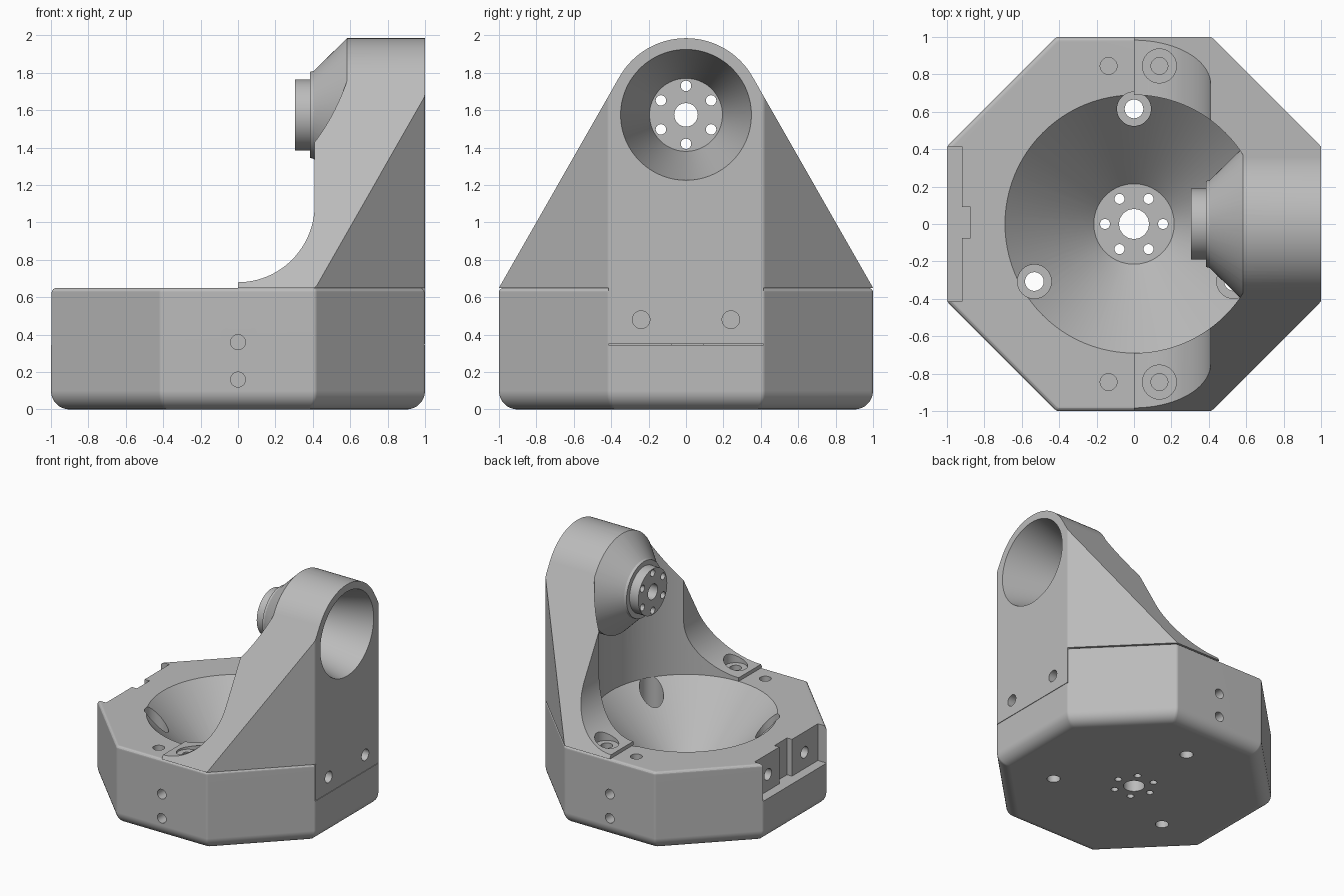
import bpy, bmesh
from math import sin, cos, tan, pi, atan2, acos, hypot, radians
from mathutils import Vector

old = bpy.data.objects.get("Cube")
if old:
    bpy.data.objects.remove(old, do_unlink=True)

grey = bpy.data.materials.new("light grey")
grey.use_nodes = True
COLOR = (0.5, 0.5, 0.5, 1)
grey.diffuse_color = COLOR
grey.node_tree.nodes["Principled BSDF"].inputs["Base Color"].default_value = COLOR


def finish(bm, name):
    bmesh.ops.recalc_face_normals(bm, faces=bm.faces)
    me = bpy.data.meshes.new(name)
    bm.to_mesh(me)
    bm.free()
    ob = bpy.data.objects.new(name, me)
    bpy.context.collection.objects.link(ob)
    return ob


def loft(name, rings):
    """Closed skin through rings of equal point count."""
    bm = bmesh.new()
    loops = [[bm.verts.new(p) for p in ring] for ring in rings]
    for a, b in zip(loops, loops[1:]):
        for i in range(len(a)):
            j = (i + 1) % len(a)
            bm.faces.new((a[i], a[j], b[j], b[i]))
    bm.faces.new(loops[0])
    bm.faces.new(loops[-1])
    return finish(bm, name)


def rod(p0, p1, r0, r1=None, segs=32):
    """Cylinder or cone frustum between two points."""
    p0, p1 = Vector(p0), Vector(p1)
    d = p1 - p0
    bm = bmesh.new()
    bmesh.ops.create_cone(bm, cap_ends=True, segments=segs, radius1=r0,
                          radius2=r0 if r1 is None else r1, depth=d.length)
    bm.transform(d.to_track_quat("Z", "Y").to_matrix().to_4x4())
    bmesh.ops.translate(bm, verts=bm.verts, vec=(p0 + p1) / 2)
    return finish(bm, "cutter")


def box(lo, hi):
    (a, b, c), (d, e, f) = lo, hi
    return loft("cutter", [[(a, b, z), (d, b, z), (d, e, z), (a, e, z)] for z in (c, f)])


def octagon(apothem, z, round_r=0.03):
    """Octagon ring with softly rounded corners."""
    pts = []
    for k in range(8):
        mid = pi / 8 + k * pi / 4
        d = (apothem - round_r) / cos(pi / 8)
        for s in range(5):
            t = mid + (s / 4 - 0.5) * pi / 4
            pts.append((d * cos(mid) + round_r * cos(t), d * sin(mid) + round_r * sin(t), z))
    return pts


def carve(ob, cutters, op="DIFFERENCE"):
    for c in cutters:
        m = ob.modifiers.new("cut", "BOOLEAN")
        m.operation, m.solver, m.object = op, "EXACT", c
        c.hide_render = True
    bpy.context.view_layer.update()
    dg = bpy.context.evaluated_depsgraph_get()
    me = bpy.data.meshes.new_from_object(ob.evaluated_get(dg))
    ob.modifiers.clear()
    ob.data = me
    for c in cutters:
        bpy.data.objects.remove(c, do_unlink=True)
    return ob


def shade(ob):
    ob.data.materials.clear()
    ob.data.materials.append(grey)
    bpy.ops.object.select_all(action="DESELECT")
    ob.select_set(True)
    bpy.context.view_layer.objects.active = ob
    bpy.ops.object.shade_smooth_by_angle(angle=radians(16))
    ob.modifiers.new("normals", "WEIGHTED_NORMAL").keep_sharp = True


TOP, SEAM, WALL = 0.65, 0.345, 0.92   # base top, plate seam, notch wall

# Octagonal base with rounded bottom and top rims
rings = []
for i in range(9):
    t = i / 8 * pi / 2
    rings.append(octagon(0.9 + 0.1 * sin(t), 0.1 - 0.1 * cos(t)))
for i in range(5):
    t = i / 4 * pi / 2
    rings.append(octagon(0.975 + 0.025 * cos(t), TOP - 0.025 + 0.025 * sin(t)))
base = loft("base", rings)

# Conical bowl, bolt circle and mounting holes
cuts = [rod((0, 0, 0.15), (0, 0, 0.66), 0.215, 0.6995, 96),
        rod((0, 0, -0.1), (0, 0, 0.3), 0.08)]
for k in range(6):
    x, y = 0.155 * cos(k * pi / 3), 0.155 * sin(k * pi / 3)
    cuts.append(rod((x, y, -0.1), (x, y, 0.3), 0.027, segs=16))
for k in range(3):
    t = pi / 2 + k * 2 * pi / 3
    x, y = 0.615 * cos(t), 0.615 * sin(t)
    cuts.append(rod((x, y, -0.1), (x, y, 0.8), 0.05))
    cuts.append(rod((x, y, 0.25), (x, y, 0.8), 0.091))
for s in (-1, 1):
    # Front and back pin holes
    for z in (0.16, 0.36):
        cuts.append(rod((0, s * 0.85, z), (0, s * 1.1, z), 0.04))
    for x in (-0.136, 0.136):
        cuts.append(rod((x, s * 0.845, 0.45), (x, s * 0.845, 0.8), 0.045))
    # Side notches with a key slot and screw holes
    x0, x1 = sorted((s * WALL, s * 1.1))
    cuts.append(box((x0, -0.415, SEAM), (x1, 0.415, 0.8)))
    x0, x1 = sorted((s * 0.875, s * 1.05))
    cuts.append(box((x0, -0.075, SEAM), (x1, 0.09, 0.81)))
    for y in (-0.24, 0.24):
        cuts.append(rod((s * 0.8, y, 0.48), (s * 1.1, y, 0.48), 0.047))
carve(base, cuts)

# Upright: tapered profile with a round head, kept inside the octagon
HEAD_Z, HEAD_R = 1.575, 0.41
dz = TOP - HEAD_Z
start = atan2(dz, 1) + acos(HEAD_R / hypot(1, dz))
outline = [(-1, TOP), (1, TOP)]
for i in range(33):
    t = start + (pi - 2 * start) * i / 32
    outline.append((HEAD_R * cos(t), HEAD_Z + HEAD_R * sin(t)))
upright = loft("upright", [[(x, y, z) for y, z in outline] for x in (0, 1.05)])
carve(upright, [loft("cutter", [octagon(1, z) for z in (0.3, 2.2)])], "INTERSECT")


def joint_housing():
    """Turned shape of the joint: neck, collar, cone and barrel."""
    profile = [(0.305, 0.19), (0.385, 0.19), (0.385, 0.23), (0.405, 0.235),
               (0.585, 0.412), (1.2, 0.412)]
    return loft("cutter", [[(x, r * cos(k * pi / 48), HEAD_Z + r * sin(k * pi / 48))
                            for k in range(96)] for x, r in profile])


# Clearance cuts that leave the joint housing standing
sweep = [(-0.1, 2.3), (0.41, 2.3)]
for i in range(25):
    t = -i / 24 * pi / 2
    sweep.append((0.41 * cos(t), 1.095 + 0.415 * sin(t)))
sweep.append((-0.1, 0.68))
hollow = loft("cutter", [[(x, y, z) for x, z in sweep] for y in (-1.2, 1.2)])
round_bay = rod((0, 0, 0.5), (0, 0, 2.4), 0.69, segs=96)
cuts = [carve(c, [joint_housing()]) for c in (hollow, round_bay)]

# Tapered bore, bolt circle and foot screws
cuts.append(rod((0.42, 0, HEAD_Z), (1.02, 0, HEAD_Z), 0.195, 0.355, 96))
cuts.append(rod((0.2, 0, HEAD_Z), (0.6, 0, HEAD_Z), 0.063))
for k in range(6):
    t = pi / 6 + k * pi / 3
    y, z = 0.155 * cos(t), HEAD_Z + 0.155 * sin(t)
    cuts.append(rod((0.2, y, z), (0.6, y, z), 0.028, segs=16))
for s in (-1, 1):
    cuts.append(rod((0.136, s * 0.845, 0.5), (0.136, s * 0.845, 1.0), 0.045))
    cuts.append(rod((0.136, s * 0.845, 0.668), (0.136, s * 0.845, 1.0), 0.091))
carve(upright, cuts)

# Plate that drops from the upright into the side notch
plate = box((WALL + 0.002, -0.414, SEAM + 0.004), (1, 0.414, TOP))
plate.name = "mounting_plate"
carve(plate, [rod((0.8, y, 0.48), (1.1, y, 0.48), 0.047) for y in (-0.24, 0.24)])

for part in (base, upright, plate):
    shade(part)
